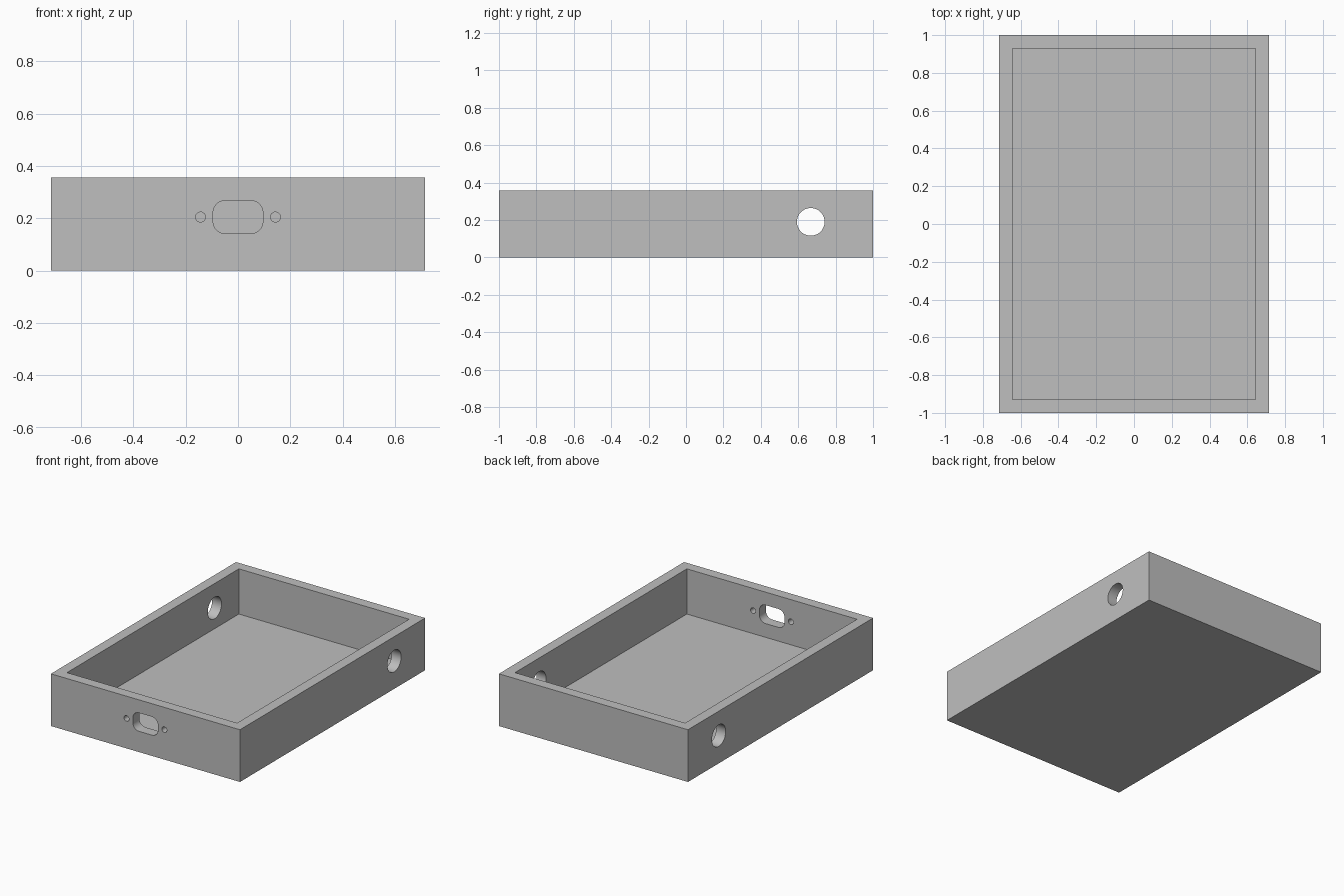
import bpy
from math import cos, sin, pi, radians
from mathutils import Matrix, Vector

cube = bpy.data.objects.get("Cube")
if cube:
    bpy.data.objects.remove(cube, do_unlink=True)

# Overall sizes
WIDTH, LENGTH, HEIGHT = 1.43, 2.0, 0.357
WALL, FLOOR = 0.0715, 0.048
PORT_Z = 0.205

grey = bpy.data.materials.new("plain grey")
grey.use_nodes = True
colour = (0.52, 0.52, 0.52, 1)
grey.diffuse_color = colour
grey.node_tree.nodes["Principled BSDF"].inputs["Base Color"].default_value = colour


def prism(name, profile, depth, matrix=Matrix()):
    """Extrude a flat outline along local z, centred, then place it."""
    n = len(profile)
    verts = [matrix @ Vector((x, y, s * depth / 2)) for s in (-1, 1) for x, y in profile]
    faces = [list(range(n))[::-1], list(range(n, 2 * n))]
    faces += [(i, (i + 1) % n, n + (i + 1) % n, n + i) for i in range(n)]
    mesh = bpy.data.meshes.new(name)
    mesh.from_pydata(verts, [], faces)
    mesh.materials.append(grey)
    obj = bpy.data.objects.new(name, mesh)
    bpy.context.collection.objects.link(obj)
    return obj


def rectangle(w, h):
    return [(-w / 2, -h / 2), (w / 2, -h / 2), (w / 2, h / 2), (-w / 2, h / 2)]


def rounded(w, h, r, steps=12):
    """Rounded rectangle outline; r equal to half of both sides gives a circle."""
    points = []
    for q, (sx, sy) in enumerate([(1, 1), (-1, 1), (-1, -1), (1, -1)]):
        for i in range(steps + 1):
            a = (q + i / steps) * pi / 2
            p = (sx * (w / 2 - r) + r * cos(a), sy * (h / 2 - r) + r * sin(a))
            if not points or (Vector(p) - Vector(points[-1])).length > 1e-5:
                points.append(p)
    if (Vector(points[0]) - Vector(points[-1])).length < 1e-5:
        points.pop()
    return points


def circle(r):
    return rounded(2 * r, 2 * r, r)


def through_front(x):
    return Matrix.Translation((x, -LENGTH / 2, PORT_Z)) @ Matrix.Rotation(radians(90), 4, 'X')


# Solid block for the tray
tray = prism("tray", rectangle(WIDTH, LENGTH), HEIGHT,
             Matrix.Translation((0, 0, HEIGHT / 2)))

# Cavity, open at the top
cutters = [prism("cavity_cutter", rectangle(WIDTH - 2 * WALL, LENGTH - 2 * WALL), HEIGHT,
                 Matrix.Translation((0, 0, FLOOR + HEIGHT / 2)))]

# Round holes through both side walls
for side in (-1, 1):
    place = Matrix.Translation((side * WIDTH / 2, 0.667, 0.19)) @ Matrix.Rotation(radians(90), 4, 'Y')
    cutters.append(prism("side_hole_cutter", circle(0.074), 4 * WALL, place))

# Connector slot and its two screw holes through the front wall
cutters.append(prism("slot_cutter", rounded(0.19, 0.126, 0.046), 4 * WALL, through_front(0)))
for side in (-1, 1):
    cutters.append(prism("screw_hole_cutter", circle(0.019), 4 * WALL,
                         through_front(side * 0.143)))

# Cut everything out and keep only the finished tray
for cutter in cutters:
    cutter.hide_render = True
    cut = tray.modifiers.new(cutter.name, 'BOOLEAN')
    cut.operation = 'DIFFERENCE'
    cut.solver = 'EXACT'
    cut.object = cutter
bpy.context.view_layer.update()
finished = bpy.data.meshes.new_from_object(
    tray.evaluated_get(bpy.context.evaluated_depsgraph_get()))
tray.modifiers.clear()
tray.data = finished
for cutter in cutters:
    bpy.data.objects.remove(cutter, do_unlink=True)

# One grey material, smooth bores with crisp edges
finished.materials.clear()
finished.materials.append(grey)
for face in finished.polygons:
    face.material_index = 0
bpy.ops.object.select_all(action='DESELECT')
tray.select_set(True)
bpy.context.view_layer.objects.active = tray
bpy.ops.object.shade_smooth_by_angle(angle=radians(30))
